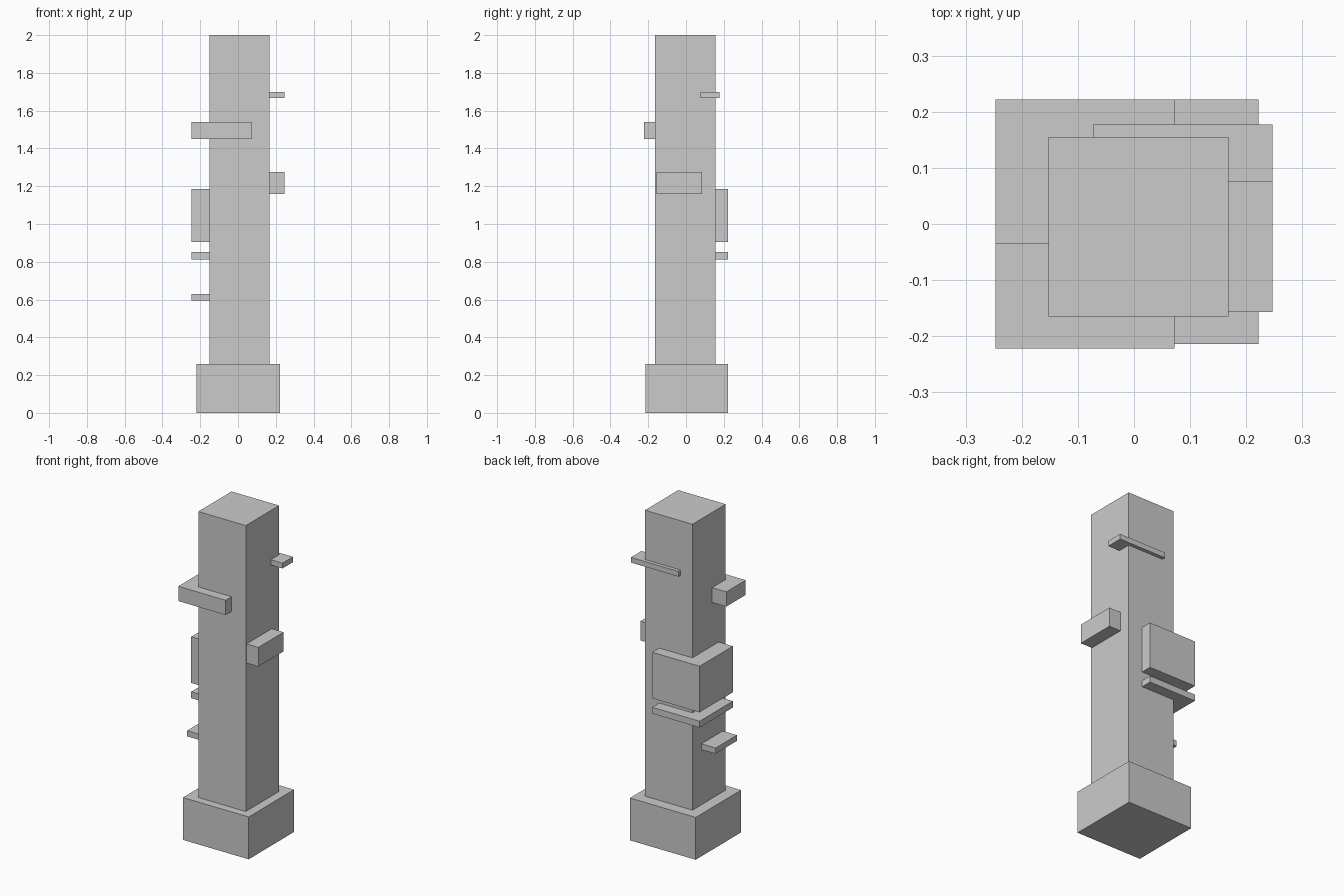
import bpy
from mathutils import Vector

if "Cube" in bpy.data.objects:
    bpy.data.objects.remove(bpy.data.objects["Cube"])


def box(name, x, y, z):
    """Axis-aligned box from (min, max) ranges."""
    lo, hi = Vector((x[0], y[0], z[0])), Vector((x[1], y[1], z[1]))
    bpy.ops.mesh.primitive_cube_add(size=1, location=(lo + hi) / 2)
    obj = bpy.context.object
    obj.name = name
    obj.scale = hi - lo
    bpy.ops.object.transform_apply(location=False, rotation=False, scale=True)
    return obj


# Plinth and column
box("base", (-0.221, 0.222), (-0.214, 0.222), (0, 0.258))
box("column", (-0.152, 0.168), (-0.165, 0.155), (0.258, 2.0))

# Blocks wrapped around the back left corner
for name, z in (("back_block", (0.905, 1.186)), ("back_slab", (0.812, 0.851))):
    box(name, (-0.247, 0.072), (-0.098, 0.222), z)

# Block on the front left corner
box("front_block", (-0.247, 0.072), (-0.222, -0.035), (1.451, 1.541))

# Thin bar on the back right corner
box("upper_bar", (-0.073, 0.247), (0.076, 0.177), (1.668, 1.70))

# Ledges sticking out of the left and right faces
box("right_ledge", (0.0, 0.247), (-0.157, 0.086), (1.159, 1.276))
box("left_ledge", (-0.247, 0.0), (-0.137, 0.068), (0.594, 0.629))
